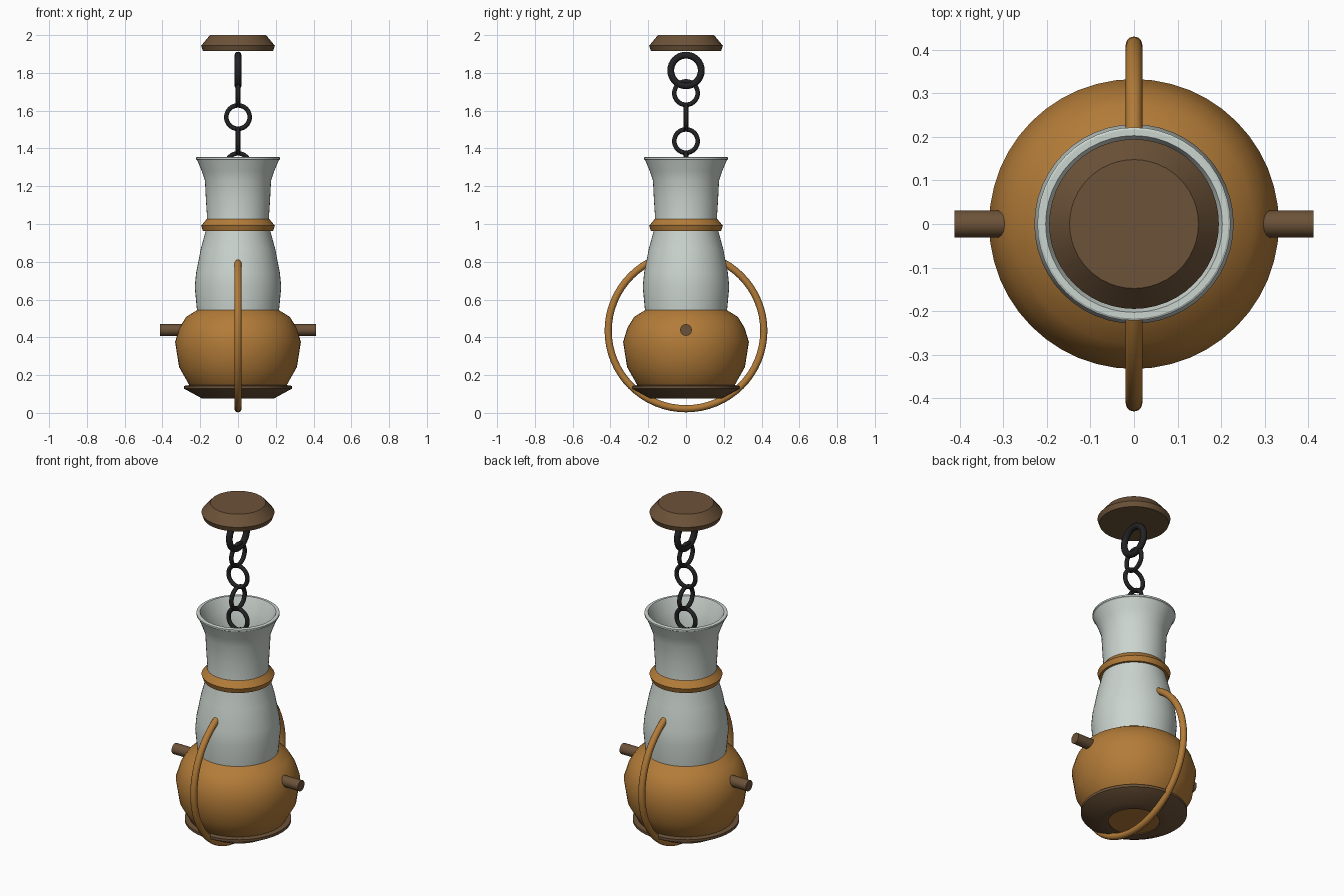
import bpy, bmesh, math
from math import pi, cos, sin

if "Cube" in bpy.data.objects:
    bpy.data.objects.remove(bpy.data.objects["Cube"])

SEG = 48


def material(name, rgb):
    m = bpy.data.materials.new(name)
    m.diffuse_color = (*rgb, 1)
    m.use_nodes = True
    m.node_tree.nodes["Principled BSDF"].inputs["Base Color"].default_value = m.diffuse_color
    return m


brass = material("brass", (0.45, 0.20, 0.04))
bronze = material("bronze", (0.15, 0.085, 0.04))
iron = material("iron", (0.016, 0.016, 0.018))
glass = material("glass", (0.60, 0.66, 0.62))


def finish(obj, name, mat, angle=30):
    obj.name = name
    obj.data.materials.append(mat)
    bpy.ops.object.select_all(action='DESELECT')
    obj.select_set(True)
    bpy.context.view_layer.objects.active = obj
    bpy.ops.object.shade_smooth_by_angle(angle=math.radians(angle))
    return obj


def lathe(name, profile, mat, closed=False, z=0.0):
    """Revolve (radius, height) points about the z axis."""
    bm = bmesh.new()
    rings = []
    for r, h in profile:
        n = 1 if r == 0 else SEG
        rings.append([bm.verts.new((r * cos(2 * pi * i / SEG), r * sin(2 * pi * i / SEG), h + z))
                      for i in range(n)])
    pairs = list(zip(rings, rings[1:])) + ([(rings[-1], rings[0])] if closed else [])
    for a, b in pairs:
        for i in range(SEG):
            j = (i + 1) % SEG
            quad = [a[i % len(a)], a[j % len(a)], b[j % len(b)], b[i % len(b)]]
            bm.faces.new(list(dict.fromkeys(quad)))
    bmesh.ops.recalc_face_normals(bm, faces=bm.faces)
    mesh = bpy.data.meshes.new(name)
    bm.to_mesh(mesh)
    bm.free()
    obj = bpy.data.objects.new(name, mesh)
    bpy.context.collection.objects.link(obj)
    return finish(obj, name, mat)


def ring(name, z, major, minor, mat, facing_x, seg=32):
    rot = (0, pi / 2, 0) if facing_x else (pi / 2, 0, 0)
    bpy.ops.mesh.primitive_torus_add(location=(0, 0, z), rotation=rot, major_radius=major,
                                     minor_radius=minor, major_segments=seg, minor_segments=12)
    return finish(bpy.context.object, name, mat, 60)


# Ceiling cap and the matching collar around the chimney neck
cap = [(0, 0), (0.185, 0), (0.195, 0.029), (0.148, 0.085), (0, 0.085)]
lathe("ceiling_cap", cap, bronze, z=1.915)
lathe("neck_collar", [(0.14, 0)] + cap[1:4] + [(0.14, 0.085)], brass, closed=True, z=0.962)

# Chain: one large link, then alternating small links
ring("chain_top_link", 1.813, 0.081, 0.018, iron, True)
for i in range(5):
    ring(f"chain_link_{i + 1}", 1.693 - 0.127 * i, 0.062, 0.012, iron, i % 2 == 0)

# Flared glass chimney with wall thickness
outer = [(0.217, 0.54), (0.229, 0.667), (0.222, 0.74), (0.197, 0.868), (0.172, 0.96),
         (0.164, 1.04), (0.170, 1.13), (0.175, 1.23), (0.192, 1.28), (0.216, 1.338), (0.222, 1.342),
         (0.222, 1.352), (0.217, 1.355)]
inner = [(0.203, 1.355), (0.198, 1.345)] + [(r - 0.015, h) for r, h in reversed(outer[:9])]
lathe("glass_chimney", outer + inner, glass, closed=True)

# Oil bowl
lathe("oil_bowl", [(0, 0.081), (0.18, 0.081), (0.254, 0.14), (0.312, 0.243), (0.333, 0.376),
                   (0.310, 0.450), (0.275, 0.508), (0.207, 0.55), (0, 0.55)], brass)

# Foot rim under the bowl
lathe("foot_rim", [(0.137, 0.076), (0.19, 0.076), (0.285, 0.128), (0.285, 0.143), (0.25, 0.148),
                   (0.137, 0.10)], bronze, closed=True)

# Side pegs
for side, s in (("left", -1), ("right", 1)):
    bpy.ops.mesh.primitive_cylinder_add(vertices=24, radius=0.031, depth=0.15,
                                        location=(s * 0.337, 0, 0.439), rotation=(0, pi / 2, 0))
    finish(bpy.context.object, f"peg_{side}", bronze)

# Round carrying hoop passing through the chimney and under the bowl
ring("carrying_hoop", 0.434, 0.412, 0.019, brass, True, seg=64)
